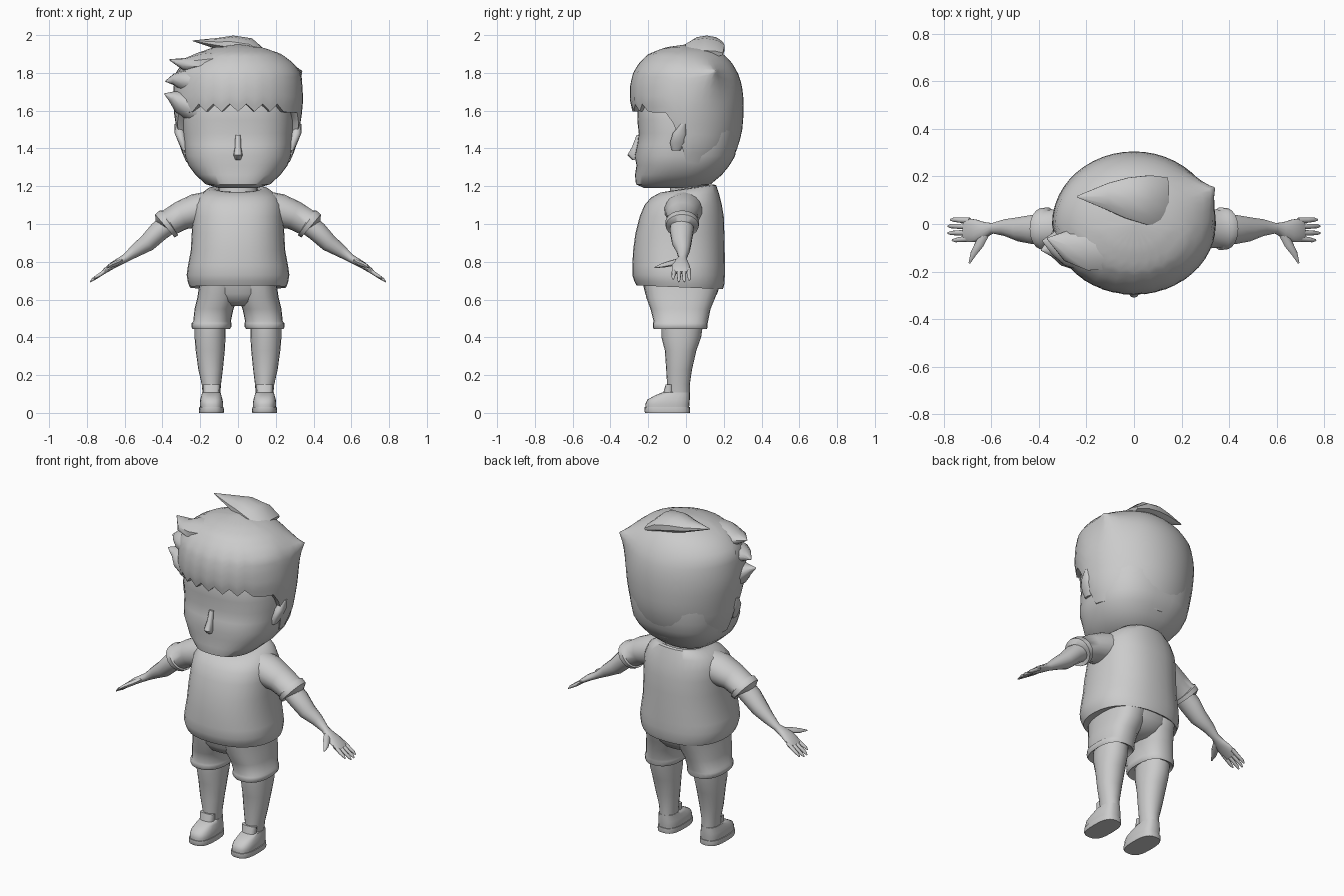
import bpy, bmesh, math
from mathutils import Vector

grey = bpy.data.materials.new("plain_grey")
grey.diffuse_color = (0.6, 0.6, 0.6, 1)
TAU = math.tau


def loft(name, rings, side=1, caps=True, subdiv=1):
    """Skin a tube over rings of points, optionally mirrored in x."""
    bm = bmesh.new()
    vs = [[bm.verts.new((p[0] * side, p[1], p[2])) for p in r] for r in rings]
    n = len(vs[0])
    for a, b in zip(vs, vs[1:]):
        for i in range(n):
            j = (i + 1) % n
            bm.faces.new((a[i], a[j], b[j], b[i]))
    if caps:
        bm.faces.new(vs[0])
        bm.faces.new(vs[-1])
    bmesh.ops.recalc_face_normals(bm, faces=bm.faces)
    me = bpy.data.meshes.new(name)
    bm.to_mesh(me)
    bm.free()
    ob = bpy.data.objects.new(name, me)
    bpy.context.collection.objects.link(ob)
    me.materials.append(grey)
    bpy.ops.object.select_all(action='DESELECT')
    ob.select_set(True)
    bpy.context.view_layer.objects.active = ob
    bpy.ops.object.shade_smooth_by_angle(angle=math.radians(50))
    return ob


def oval(x0, x1, y0, y1, z, tilt=0, e=2.3, n=32):
    """Flat superellipse; tilt raises z towards the back. Index 0 faces front."""
    cx, cy, rx, ry = (x0 + x1) / 2, (y0 + y1) / 2, (x1 - x0) / 2, (y1 - y0) / 2
    out = []
    for i in range(n):
        a = TAU * i / n
        s, c = math.sin(a), -math.cos(a)
        s, c = (math.copysign(abs(v) ** (2 / e), v) for v in (s, c))
        out.append((cx + rx * s, cy + ry * c, z + tilt * c))
    return out


def tube(name, pts, side=1, n=14):
    """Tube along a path of (x, y, z, thickness, half width)."""
    P = [Vector(p[:3]) for p in pts]
    rings = []
    for k, p in enumerate(pts):
        t = (P[min(k + 1, len(P) - 1)] - P[max(k - 1, 0)]).normalized()
        u = Vector((-t.z, 0, t.x)).normalized()
        v = t.cross(u)
        rings.append([P[k] + u * p[3] * math.cos(TAU * i / n) + v * p[4] * math.sin(TAU * i / n)
                      for i in range(n)])
    return loft(name, rings, side)


def stack(name, rows, side=1, e=2.3, n=32):
    return loft(name, [oval(*r, e=e, n=n) for r in rows], side)


# Head with flattened face
stack("head", [(-.10, .10, -.22, .06, 1.19), (-.17, .17, -.265, .13, 1.21), (-.225, .225, -.27, .19, 1.26),
               (-.262, .262, -.262, .23, 1.31), (-.28, .28, -.272, .26, 1.36), (-.288, .288, -.258, .27, 1.42),
               (-.292, .292, -.25, .28, 1.48), (-.295, .295, -.258, .28, 1.55), (-.28, .28, -.255, .27, 1.66),
               (-.2, .2, -.2, .2, 1.78)], e=2.5, n=40)
loft("nose", [oval(-.014, .014, -.262, -.24, 1.47, n=12), oval(-.016, .016, -.285, -.24, 1.41, n=12),
              oval(-.024, .024, -.31, -.24, 1.365, n=12), oval(-.015, .015, -.285, -.24, 1.34, n=12)])
stack("neck", [(-.11, .11, -.09, .12, 1.1), (-.10, .10, -.08, .11, 1.25)], n=20)

# Hair cap: half width, front and back against height
HAIR = [(1.2, .2, -.2, .14), (1.28, .25, -.23, .21), (1.35, .285, -.25, .25), (1.42, .312, -.27, .28),
        (1.5, .325, -.275, .298), (1.58, .338, -.28, .305), (1.66, .345, -.298, .305), (1.74, .34, -.295, .295),
        (1.8, .33, -.28, .275), (1.85, .295, -.25, .245), (1.9, .23, -.2, .2), (1.935, .13, -.11, .13),
        (1.95, .01, -.005, .02)]


def hair_size(z):
    for a, b in zip(HAIR, HAIR[1:]):
        if z <= b[0]:
            f = (z - a[0]) / (b[0] - a[0])
            return [a[k] + f * (b[k] - a[k]) for k in (1, 2, 3)]
    return HAIR[-1][1:]


def hair_bottom(i, n):
    d = min(i, n - i) * 360 / n
    if d < 50:
        return 1.595 if i % 2 == 0 else 1.635      # zigzag fringe
    if d < 70:
        return 1.59
    if d < 90:
        return 1.59 - (d - 70) / 20 * .2            # sideburn
    return 1.33 - (d - 90) / 90 * .04


N, L = 48, 18
tip = Vector((.352, .16, 1.815))
rings = []
for k in range(-1, L + 1):
    ring = []
    for i in range(N):
        zb = hair_bottom(i, N)
        f = max(k, 0) / L
        z = zb + (1.95 - zb) * (1 - (1 - f) ** 1.5)
        rx, yf, yb = hair_size(z)
        a = TAU * i / N
        y = -math.cos(a)
        q = .86 if k < 0 else 1                     # rim turned inwards
        p = Vector((rx * math.sin(a) * q, (-yf if y < 0 else yb) * y * q, z))
        w = max(0, 1 - (p - tip).length / .2)
        p = p.lerp(tip, min(1, w * w * 1.9))        # corner lock
        ring.append(p)
    rings.append(ring)
loft("hair", rings)

# Loose hair locks
for name, path in {
    "crown_lock": [(.14, .1, 1.9, .02, .1), (.06, .1, 1.935, .05, .11), (-.03, .11, 1.95, .048, .09),
                   (-.11, .115, 1.955, .03, .06), (-.24, .115, 1.97, .002, .003)],
    "temple_lock": [(-.1, -.08, 1.86, .06, .12), (-.2, -.09, 1.85, .06, .11), (-.28, -.09, 1.845, .035, .07),
                    (-.365, -.06, 1.87, .002, .003)],
    "side_lock": [(-.2, -.08, 1.75, .08, .13), (-.29, -.08, 1.76, .06, .1), (-.34, -.08, 1.765, .03, .05),
                  (-.385, -.07, 1.755, .002, .003)],
    "low_lock": [(-.22, -.08, 1.62, .09, .13), (-.31, -.09, 1.65, .06, .09), (-.35, -.1, 1.675, .03, .04),
                 (-.39, -.11, 1.69, .002, .003)],
}.items():
    tube(name, path, n=10)

# Shirt: hem, body, shoulders and collar
stack("shirt", [(-.2, .2, -.2, .15, .68), (-.255, .255, -.262, .195, .665, -.01), (-.265, .265, -.275, .203, .69, -.01),
                (-.272, .272, -.284, .206, .73), (-.265, .265, -.284, .206, .78), (-.25, .25, -.28, .205, .86),
                (-.245, .245, -.268, .203, .95), (-.24, .24, -.245, .2, 1.04), (-.235, .235, -.22, .19, 1.1),
                (-.21, .21, -.185, .175, 1.15, .01), (-.16, .16, -.14, .16, 1.185, .02),
                (-.125, .125, -.115, .145, 1.19, .02), (-.09, .09, -.09, .12, 1.17, .02)])

for s, tag in ((1, "left"), (-1, "right")):
    # Ear
    loft(tag + "_ear", [oval(.27, .295, -.075, -.03, 1.39, n=12), oval(.27, .315, -.085, 0, 1.43, n=12),
                        oval(.28, .335, -.07, .005, 1.48, n=12), oval(.3, .335, -.03, 0, 1.53, n=12)], s)
    # Sleeve with cuff
    tube(tag + "_sleeve", [(.14, -.01, 1.09, .085, .1), (.22, -.015, 1.07, .09, .1), (.30, -.02, 1.045, .077, .085),
                           (.36, -.02, 1.01, .072, .08), (.365, -.02, 1.006, .082, .09), (.387, -.02, .99, .08, .087),
                           (.39, -.02, .985, .055, .06)], s, 18)
    # Arm, palm, fingers and thumb
    tube(tag + "_arm", [(.34, -.02, 1.02, .055, .06), (.42, -.023, .96, .054, .063), (.48, -.022, .9, .047, .052),
                        (.54, -.015, .86, .035, .036), (.595, -.018, .82, .022, .022), (.63, -.025, .8, .02, .035),
                        (.665, -.028, .78, .018, .048), (.7, -.026, .755, .014, .05), (.715, -.025, .742, .01, .047)], s)
    for y0, y1, d in ((-.062, -.068, .02), (-.036, -.038, .002), (-.011, -.009, .002), (.014, .018, .012)):
        tube(tag + "_finger", [(.69, y0, .76, .011, .013), (.73, (y0 + y1) / 2, .732, .01, .011),
                               (.77 - d, y1, .705 + d * .8, .008, .009), (.784 - d, y1, .692 + d * .8, .003, .004)], s, 8)
    tube(tag + "_thumb", [(.62, -.03, .805, .014, .02), (.65, -.085, .79, .014, .02), (.675, -.125, .78, .011, .014),
                          (.692, -.165, .77, .003, .004)], s, 8)
    # Shorts leg with turned cuff
    stack(tag + "_shorts_leg", [(.06, .22, -.12, .08, .46), (.045, .24, -.17, .11, .443), (.035, .247, -.176, .114, .455),
                                (.035, .247, -.175, .115, .475), (.038, .237, -.172, .117, .485), (.024, .23, -.188, .13, .55),
                                (0, .215, -.21, .155, .61), (0, .205, -.225, .18, .68)], s, 2.4, 24)
    # Leg
    stack(tag + "_leg", [(.095, .185, -.1, .02, .08), (.09, .192, -.1, .02, .15), (.08, .21, -.105, .032, .23),
                         (.07, .224, -.112, .055, .33), (.066, .23, -.13, .08, .4), (.066, .23, -.13, .09, .47)], s, 2.1, 20)
    # Shoe, sole and tongue
    stack(tag + "_shoe", [(.082, .198, -.212, .015, .012), (.078, .202, -.216, .018, .045), (.082, .2, -.205, .02, .07),
                          (.088, .194, -.165, .02, .092), (.092, .19, -.125, .02, .108), (.1, .18, -.1, .01, .11)], s, 2.8, 24)
    stack(tag + "_sole", [(.076, .205, -.216, .02, 0), (.074, .207, -.221, .022, .01), (.076, .205, -.219, .021, .03)], s, 2.8, 24)
    stack(tag + "_shoe_tongue", [(.1, .18, -.125, -.06, .09), (.094, .186, -.108, -.07, .15)], s, 2.8, 12)

# Shorts seat
stack("shorts_seat", [(-.06, .06, -.14, .08, .565), (-.14, .14, -.19, .13, .59), (-.195, .195, -.215, .165, .63),
                      (-.205, .205, -.23, .185, .69)])
